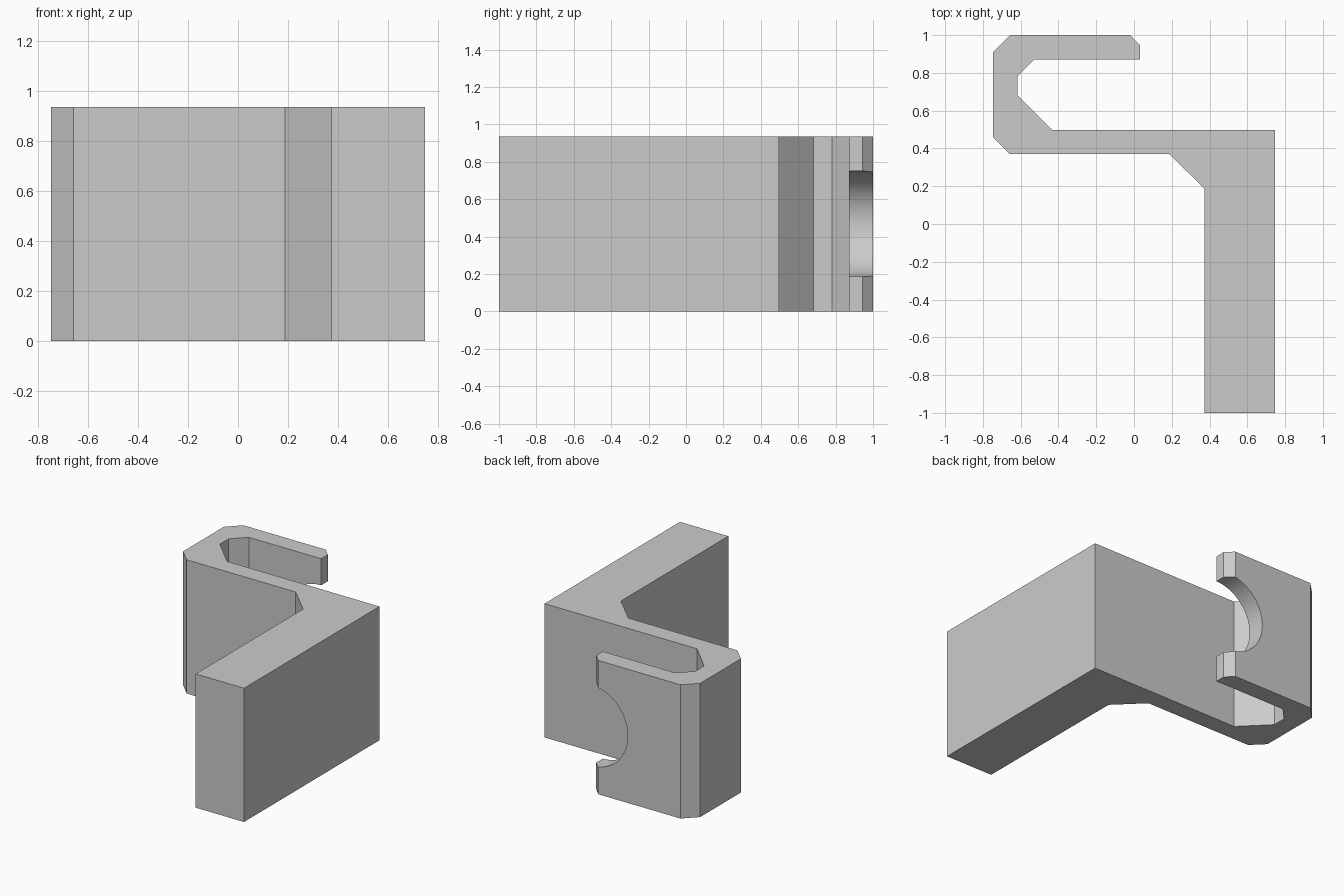
import bpy
import bmesh
from mathutils import Matrix

HEIGHT = 0.936
NOTCH_RADIUS = 0.282

cube = bpy.data.objects.get("Cube")
if cube:
    bpy.data.objects.remove(cube, do_unlink=True)

grey = bpy.data.materials.new("plain_grey")
grey.use_nodes = True
colour = (0.6, 0.6, 0.6, 1)
grey.diffuse_color = colour
grey.node_tree.nodes["Principled BSDF"].inputs["Base Color"].default_value = colour


def add_object(name, bm):
    bmesh.ops.recalc_face_normals(bm, faces=bm.faces)
    mesh = bpy.data.meshes.new(name)
    bm.to_mesh(mesh)
    bm.free()
    mesh.materials.append(grey)
    obj = bpy.data.objects.new(name, mesh)
    bpy.context.collection.objects.link(obj)
    return obj


# Hook, wall and leg share one outline, extruded upwards
outline = [
    (-0.747, 0.91), (-0.657, 1), (-0.02, 1), (0.033, 0.945),  # hook outside
    (0.033, 0.872), (-0.527, 0.872), (-0.618, 0.78),          # hook inside
    (-0.618, 0.683), (-0.433, 0.497),
    (0.747, 0.497), (0.747, -1), (0.373, -1),                 # leg
    (0.373, 0.187), (0.187, 0.37),                            # inner corner brace
    (-0.657, 0.37), (-0.747, 0.46),
]
bm = bmesh.new()
base = bm.faces.new([bm.verts.new((x, y, 0)) for x, y in outline])
top = bmesh.ops.extrude_face_region(bm, geom=[base])["geom"]
bmesh.ops.translate(bm, vec=(0, 0, HEIGHT),
                    verts=[v for v in top if isinstance(v, bmesh.types.BMVert)])
bracket = add_object("hook_bracket", bm)

# Round notch through the free end of the hook
bm = bmesh.new()
bmesh.ops.create_cone(
    bm, cap_ends=True, segments=96, radius1=NOTCH_RADIUS, radius2=NOTCH_RADIUS, depth=0.4,
    matrix=Matrix.Translation((0.033, 0.94, HEIGHT / 2)) @ Matrix.Rotation(1.5707963, 4, "X"))
cutter = add_object("notch_cutter", bm)
cutter.hide_render = True

notch = bracket.modifiers.new("notch", "BOOLEAN")
notch.operation = "DIFFERENCE"
notch.solver = "EXACT"
notch.object = cutter

bpy.ops.object.select_all(action="DESELECT")
bracket.select_set(True)
bpy.context.view_layer.objects.active = bracket
bpy.ops.object.modifier_apply(modifier=notch.name)
bpy.data.objects.remove(cutter, do_unlink=True)
bpy.ops.object.shade_smooth_by_angle(angle=0.5)
